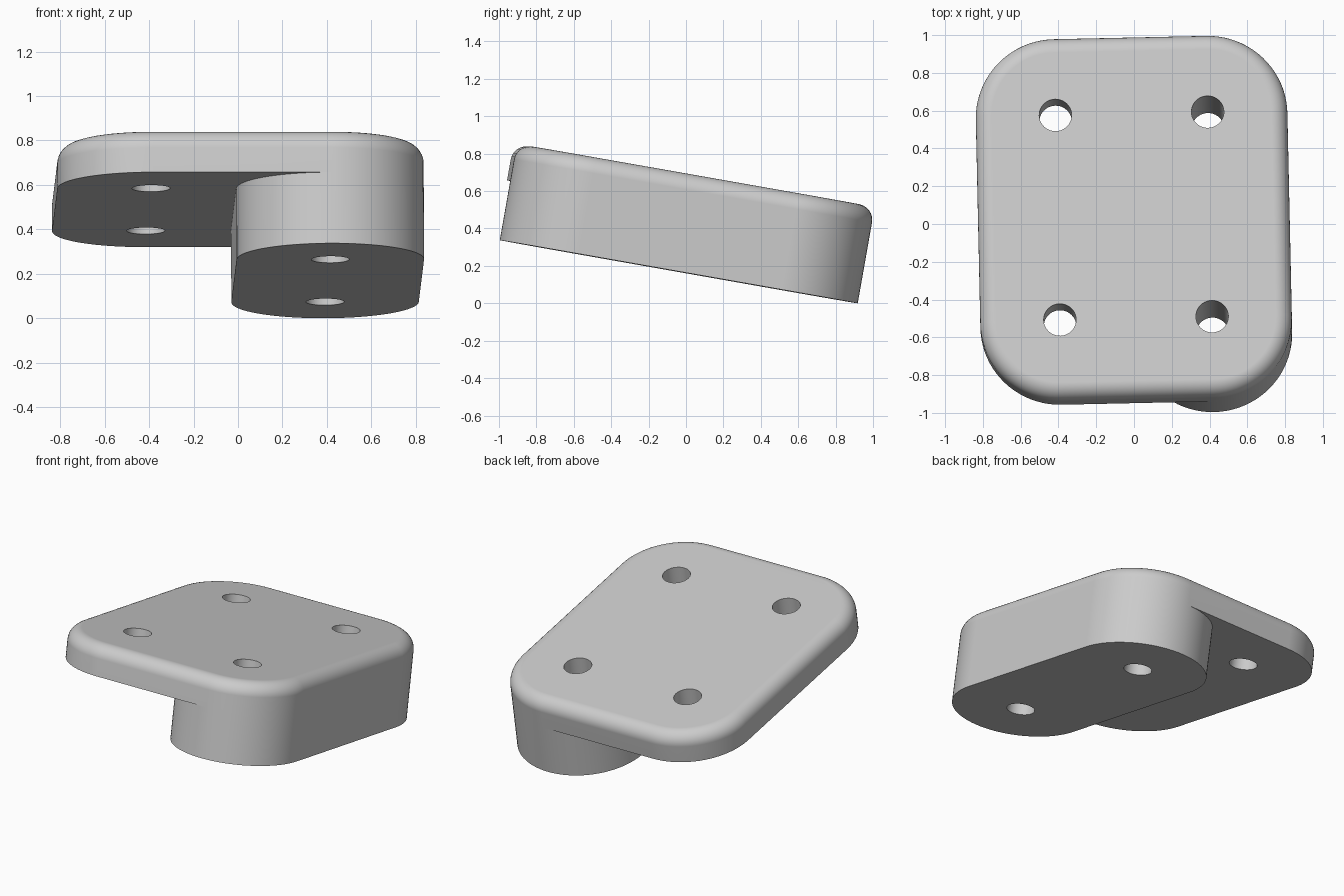
import bpy, bmesh, math
from mathutils import Matrix, Vector

if "Cube" in bpy.data.objects:
    bpy.data.objects.remove(bpy.data.objects["Cube"])

CX, CY, R = 0.403, 0.55, 0.422      # corner centres and corner radius
TOP, STEP, FILLET, HOLE = 0.523, 0.325, 0.085, 0.086
SEG = 20                            # steps per corner

grey = bpy.data.materials.new("grey")
grey.diffuse_color = (0.6, 0.6, 0.6, 1)
grey.use_nodes = True
grey.node_tree.nodes["Principled BSDF"].inputs["Base Color"].default_value = grey.diffuse_color


def arc(cx, cy, r, a0, a1, n):
    return [(cx + r * math.cos(math.radians(a0 + (a1 - a0) * i / n)),
             cy + r * math.sin(math.radians(a0 + (a1 - a0) * i / n))) for i in range(n + 1)]


def rounded_outline(r):
    pts = []
    for k, (sx, sy) in enumerate([(1, 1), (-1, 1), (-1, -1), (1, -1)]):
        pts += arc(sx * CX, sy * CY, r, k * 90, k * 90 + 90, SEG)
    return pts


def loft(name, rings):
    """Join outlines given as (points, z) into a closed solid."""
    bm = bmesh.new()
    loops = [[bm.verts.new((x, y, z)) for x, y in pts] for pts, z in rings]
    n = len(loops[0])
    for a, b in zip(loops, loops[1:]):
        for i in range(n):
            j = (i + 1) % n
            bm.faces.new((a[i], a[j], b[j], b[i]))
    bm.faces.new(loops[0][::-1])
    bm.faces.new(loops[-1])
    bmesh.ops.recalc_face_normals(bm, faces=bm.faces)
    me = bpy.data.meshes.new(name)
    bm.to_mesh(me)
    bm.free()
    me.materials.append(grey)
    ob = bpy.data.objects.new(name, me)
    bpy.context.collection.objects.link(ob)
    return ob


# Full-depth slab with a rounded top rim
rings = [(rounded_outline(R), 0)]
for i in range(9):
    a = math.radians(90 * i / 8)
    rings.append((rounded_outline(R - FILLET * (1 - math.cos(a))),
                  TOP - FILLET * (1 - math.sin(a))))
body = loft("stepped_plate", rings)

# Step cutter: leaves a round-ended block under the right half
side = arc(CX, CY, R, 90, 180, SEG) + arc(CX, -CY, R, 180, 270, SEG)
step = side + [(CX, -1.5), (-1.5, -1.5), (-1.5, 1.5), (CX, 1.5)]
cutters = [loft("step_cutter", [(step, -0.5), (step, STEP)])]

# Hole cutters, concentric with the corners
for sx in (-1, 1):
    for sy in (-1, 1):
        circle = arc(sx * CX, sy * CY, HOLE, 0, 360, 40)[:-1]
        cutters.append(loft("hole_cutter", [(circle, -0.3), (circle, 1)]))

bpy.context.view_layer.objects.active = body
body.select_set(True)
for c in cutters:
    m = body.modifiers.new("cut", 'BOOLEAN')
    m.operation, m.solver, m.object = 'DIFFERENCE', 'EXACT', c
    bpy.ops.object.modifier_apply(modifier=m.name)
    bpy.data.objects.remove(c)

# Smooth rim and round walls, sharp lower edges
bpy.ops.object.select_all(action='DESELECT')
body.select_set(True)
bpy.ops.object.shade_smooth_by_angle(angle=math.radians(30))
w = body.modifiers.new("even_shading", 'WEIGHTED_NORMAL')
w.keep_sharp = True

# Tilt down towards the back, with a slight turn, then stand on the ground
body.data.transform(Matrix.Rotation(math.radians(1.25), 4, 'Z')
                    @ Matrix.Rotation(math.radians(-10), 4, 'X'))
co = [v.co for v in body.data.vertices]
lo = [min(c[i] for c in co) for i in range(3)]
hi = [max(c[i] for c in co) for i in range(3)]
body.data.transform(Matrix.Translation(Vector((-(lo[0] + hi[0]) / 2, -(lo[1] + hi[1]) / 2, -lo[2]))))
